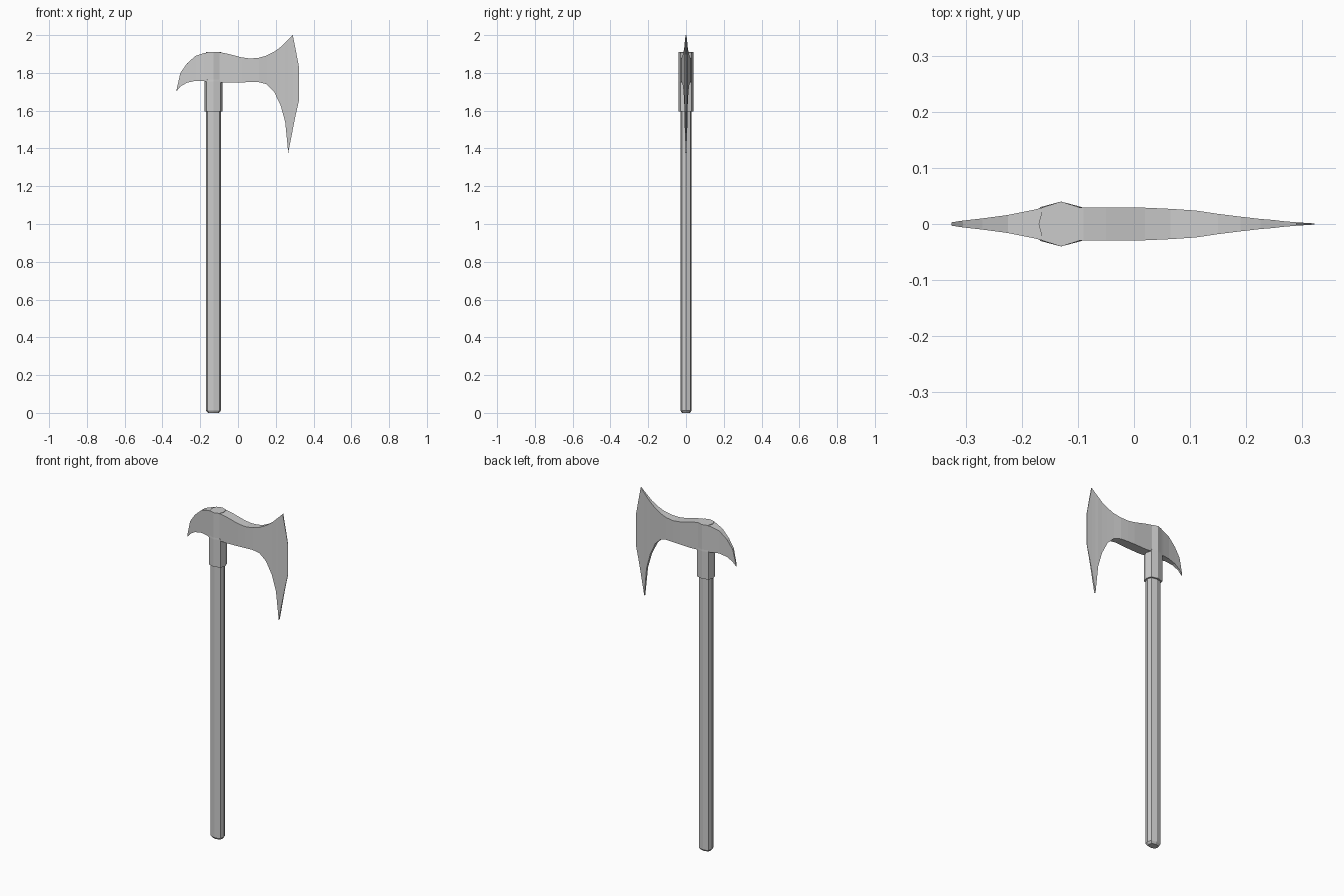
import bpy, bmesh

cube = bpy.data.objects.get("Cube")
if cube:
    bpy.data.objects.remove(cube)


def material(name, value):
    mat = bpy.data.materials.new(name)
    mat.use_nodes = True
    mat.diffuse_color = (*value, 1)
    mat.node_tree.nodes["Principled BSDF"].inputs["Base Color"].default_value = (*value, 1)
    return mat


steel = material("steel grey", (0.6, 0.6, 0.6))
CENTRE = -0.13


def loft(name, rings):
    """Skin equal-length closed rings and cap both ends."""
    bm = bmesh.new()
    loops = [[bm.verts.new(p) for p in ring] for ring in rings]
    n = len(loops[0])
    for a, b in zip(loops, loops[1:]):
        for i in range(n):
            j = (i + 1) % n
            bm.faces.new((a[i], a[j], b[j], b[i]))
    bm.faces.new(loops[0])
    bm.faces.new(loops[-1])
    bmesh.ops.recalc_face_normals(bm, faces=bm.faces)
    mesh = bpy.data.meshes.new(name)
    bm.to_mesh(mesh)
    bm.free()
    mesh.materials.append(steel)
    obj = bpy.data.objects.new(name, mesh)
    bpy.context.collection.objects.link(obj)
    return obj


def octagon(rx, ry, z):
    """Flattened eight-sided section with ridges at front and back."""
    sx, sy = rx * 0.8, ry * 0.75
    pts = [(rx, 0), (sx, sy), (0, ry), (-sx, sy), (-rx, 0), (-sx, -sy), (0, -ry), (sx, -sy)]
    return [(CENTRE + x, y, z) for x, y in pts]


# Handle with a slightly chamfered foot
loft("handle", [octagon(0.029, 0.022, 0), octagon(0.039, 0.03, 0.012),
                octagon(0.039, 0.03, 1.62)])

# Socket that wraps the handle
loft("socket", [octagon(0.047, 0.04, 1.595), octagon(0.047, 0.04, 1.755),
                octagon(0.04, 0.04, 1.765), octagon(0.04, 0.04, 1.91)])

# Head sections from rear spike to cutting edge: x, top, bottom, half thickness
sections = [
    (-0.325, 1.712, 1.703, 0.003), (-0.305, 1.8, 1.728, 0.006),
    (-0.27, 1.85, 1.748, 0.01), (-0.225, 1.89, 1.758, 0.016),
    (-0.18, 1.905, 1.756, 0.025), (-0.16, 1.908, 1.752, 0.03),
    (-0.09, 1.908, 1.75, 0.029), (-0.05, 1.9, 1.748, 0.029),
    (0.02, 1.882, 1.75, 0.029), (0.065, 1.876, 1.751, 0.027),
    (0.11, 1.88, 1.751, 0.024), (0.15, 1.891, 1.741, 0.018),
    (0.19, 1.911, 1.702, 0.013), (0.225, 1.936, 1.63, 0.009),
    (0.25, 1.96, 1.54, 0.007), (0.266, 1.976, 1.377, 0.005),
    (0.29, 2.0, 1.5, 0.003), (0.306, 1.92, 1.58, 0.002),
    (0.322, 1.835, 1.65, 0.001),
]
loft("axe_head", [[(x, -h, b), (x, h, b), (x, h, t), (x, -h, t)]
                  for x, t, b, h in sections])
